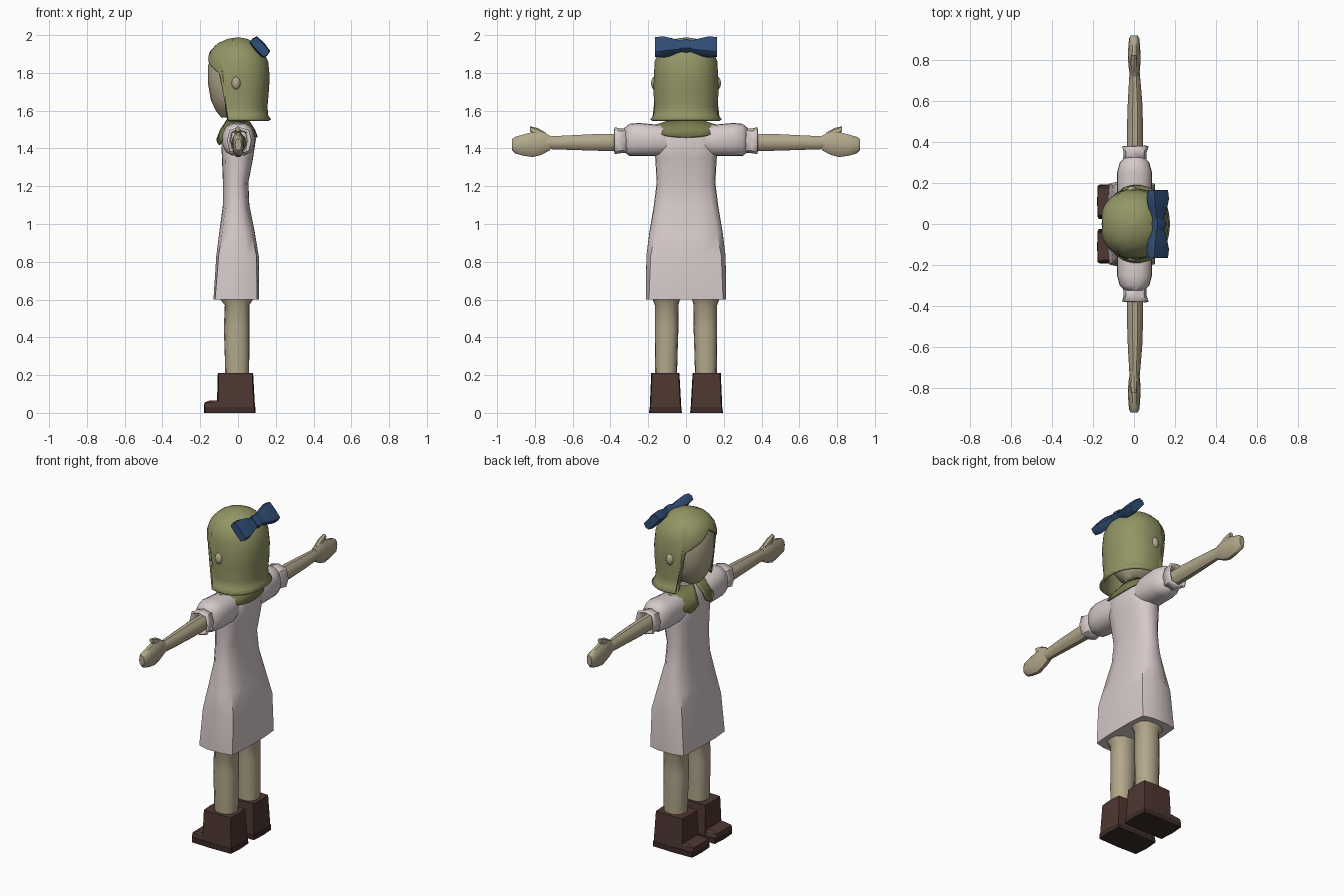
import bpy, bmesh
from math import sin, cos, pi, radians, degrees, copysign

if "Cube" in bpy.data.objects:
    bpy.data.objects.remove(bpy.data.objects["Cube"], do_unlink=True)


def material(name, r, g, b):
    m = bpy.data.materials.new(name)
    m.use_nodes = True
    m.diffuse_color = (r, g, b, 1)
    bsdf = m.node_tree.nodes["Principled BSDF"]
    bsdf.inputs["Base Color"].default_value = (r, g, b, 1)
    bsdf.inputs["Roughness"].default_value = 0.8
    return m


SKIN = material("skin", 0.45, 0.39, 0.26)
HAIR = material("olive hair", 0.29, 0.30, 0.13)
COLLAR = material("dark olive cloth", 0.20, 0.21, 0.08)
DRESS = material("pale pink cloth", 0.68, 0.59, 0.59)
BOW = material("navy ribbon", 0.03, 0.075, 0.18)
LEATHER = material("brown leather", 0.075, 0.038, 0.03)
SOLE = material("dark sole", 0.045, 0.024, 0.02)


def finish(name, bm, mat, mirror=False, angle=40, thick=0):
    """Turn a bmesh into a shaded object, optionally mirrored across y = 0."""
    bmesh.ops.recalc_face_normals(bm, faces=bm.faces)
    me = bpy.data.meshes.new(name)
    bm.to_mesh(me)
    bm.free()
    me.materials.append(mat)
    me.shade_smooth()
    me.set_sharp_from_angle(angle=radians(angle))
    ob = bpy.data.objects.new(name, me)
    bpy.context.scene.collection.objects.link(ob)
    if thick:
        mod = ob.modifiers.new("thickness", 'SOLIDIFY')
        mod.thickness = thick
    if mirror:
        mod = ob.modifiers.new("mirror", 'MIRROR')
        mod.use_axis = (False, True, False)
        mod.use_clip = False
    return ob


def oval(a0, a1, b0, b1, p, t):
    """Point on a superellipse filling the given box."""
    c, s = cos(t), sin(t)
    k = (abs(c) ** p + abs(s) ** p) ** (-1 / p)
    return (a0 + a1) / 2 + (a1 - a0) / 2 * c * k, (b0 + b1) / 2 + (b1 - b0) / 2 * s * k


def skin_grid(bm, rows, closed=True):
    for r0, r1 in zip(rows, rows[1:]):
        n = len(r0)
        for i in range(n if closed else n - 1):
            j = (i + 1) % n
            bm.faces.new((r0[i], r0[j], r1[j], r1[i]))


def loft(name, rings, mat, n=16, p=2, axis='Z', caps=True, **kw):
    """rings: (position along axis, a0, a1, b0, b1); a is x, b the remaining axis."""
    bm = bmesh.new()
    rows = []
    for k, (h, *box) in enumerate(rings):
        power = p[k] if isinstance(p, list) else p
        row = []
        for i in range(n):
            a, b = oval(*box, power, 2 * pi * i / n)
            row.append(bm.verts.new((a, b, h) if axis == 'Z' else (a, h, b)))
        rows.append(row)
    skin_grid(bm, rows)
    if caps:
        bm.faces.new(rows[0])
        bm.faces.new(rows[-1])
    return finish(name, bm, mat, **kw)


def centred(h, x0, x1, w):
    return (h, x0, x1, -w, w)


# Dress body: boxy hem, narrow waist, sloping shoulders
loft("dress", [centred(*r) for r in (
    (0.60, -0.13, 0.11, 0.212), (0.83, -0.115, 0.11, 0.21), (0.95, -0.10, 0.09, 0.195),
    (1.10, -0.08, 0.06, 0.17), (1.22, -0.08, 0.055, 0.155), (1.35, -0.085, 0.08, 0.163),
    (1.45, -0.09, 0.095, 0.165), (1.52, -0.07, 0.07, 0.11), (1.55, -0.045, 0.045, 0.06))],
    DRESS, p=[9, 6, 4, 3, 3, 3, 3, 2, 2], angle=50)

# Puffed sleeves and open cuffs
loft("sleeves", [(0.04, -0.07, 0.07, 1.38, 1.515), (0.14, -0.083, 0.088, 1.36, 1.525),
                 (0.25, -0.083, 0.088, 1.36, 1.535), (0.30, -0.07, 0.075, 1.36, 1.53),
                 (0.325, -0.045, 0.05, 1.38, 1.51)],
     DRESS, p=2.6, axis='Y', mirror=True, angle=50)
loft("cuffs", [(0.305, -0.055, 0.06, 1.375, 1.505), (0.345, -0.05, 0.06, 1.375, 1.505),
               (0.378, -0.058, 0.072, 1.37, 1.512)],
     DRESS, n=8, p=3, axis='Y', caps=False, mirror=True, angle=25, thick=0.012)

# Arms, hands and thumbs
loft("arms", [(0.28, -0.035, 0.045, 1.385, 1.48), (0.45, -0.035, 0.045, 1.385, 1.48),
              (0.60, -0.03, 0.04, 1.39, 1.472), (0.74, -0.022, 0.028, 1.395, 1.465)],
     SKIN, n=10, axis='Y', mirror=True)
loft("hands", [(0.72, -0.02, 0.026, 1.39, 1.468), (0.765, -0.026, 0.03, 1.365, 1.49),
               (0.81, -0.03, 0.032, 1.353, 1.488), (0.86, -0.028, 0.03, 1.36, 1.475),
               (0.905, -0.024, 0.026, 1.373, 1.462), (0.92, -0.015, 0.018, 1.39, 1.45)],
     SKIN, n=10, p=2.6, axis='Y', mirror=True)
loft("thumbs", [(0.74, -0.015, 0.017, 1.43, 1.482), (0.785, -0.02, 0.018, 1.45, 1.508),
                (0.825, -0.014, 0.012, 1.49, 1.517)],
     SKIN, n=8, axis='Y', mirror=True)

# Legs and boots
loft("legs", [(0.10, -0.065, 0.055, 0.05, 0.16), (0.30, -0.07, 0.06, 0.045, 0.165),
              (0.45, -0.075, 0.06, 0.04, 0.165), (0.57, -0.07, 0.06, 0.04, 0.165),
              (0.61, -0.10, 0.085, 0.03, 0.18)], SKIN, n=12, p=2.6, mirror=True)
loft("boot_shafts", [(0.03, -0.112, 0.09, 0.025, 0.192), (0.21, -0.107, 0.08, 0.035, 0.184)],
     LEATHER, n=8, p=12, mirror=True, angle=25)
loft("boot_toes", [(0.03, -0.18, -0.09, 0.03, 0.19), (0.055, -0.178, -0.09, 0.035, 0.187),
                   (0.066, -0.15, -0.09, 0.045, 0.178)],
     LEATHER, n=8, p=12, mirror=True, angle=25)
loft("boot_soles", [(0.0, -0.18, 0.093, 0.022, 0.195), (0.03, -0.18, 0.092, 0.024, 0.194)],
     SOLE, n=8, p=16, mirror=True, angle=25)

# Neck and head
loft("neck", [centred(1.50, -0.045, 0.045, 0.05), centred(1.64, -0.04, 0.05, 0.05)], SKIN, n=12)
loft("neckband", [centred(1.545, -0.055, 0.06, 0.07), centred(1.562, -0.05, 0.055, 0.065)],
     DRESS, n=12)
loft("head", [centred(*r) for r in (
    (1.565, -0.09, 0.05, 0.05), (1.60, -0.118, 0.09, 0.095), (1.66, -0.145, 0.12, 0.135),
    (1.74, -0.158, 0.135, 0.148), (1.84, -0.158, 0.135, 0.148), (1.91, -0.13, 0.11, 0.12),
    (1.95, -0.07, 0.06, 0.07))], SKIN, n=20)

# Ears
bm = bmesh.new()
bmesh.ops.create_icosphere(bm, subdivisions=2, radius=1)
for v in bm.verts:
    v.co = (v.co.x * 0.025 - 0.01, v.co.y * 0.023 + 0.163, v.co.z * 0.037 + 1.745)
finish("ears", bm, SKIN, mirror=True)

# Bobbed hair: (z, front x, back x, half width), each column stops at its own hem
PROFILE = ((1.555, -0.15, 0.175, 0.19), (1.575, -0.15, 0.16, 0.172), (1.62, -0.15, 0.156, 0.166),
           (1.70, -0.158, 0.163, 0.173), (1.78, -0.163, 0.168, 0.170), (1.86, -0.165, 0.160, 0.166),
           (1.915, -0.148, 0.135, 0.145), (1.955, -0.11, 0.095, 0.105),
           (1.98, -0.055, 0.05, 0.055), (1.987, -0.01, 0.01, 0.01))


def hair_size(z):
    for lo, hi in zip(PROFILE, PROFILE[1:]):
        if z <= hi[0]:
            f = (z - lo[0]) / (hi[0] - lo[0])
            return [a + (b - a) * f for a, b in zip(lo[1:], hi[1:])]
    return PROFILE[-1][1:]


def hair_hem(t):
    front = abs(degrees(t) - 180)
    return 1.90 - 0.115 * front / 60 if front < 61 else 1.555


bm = bmesh.new()
rows = []
COLS = 48
for level in reversed(PROFILE):
    row = []
    for i in range(COLS):
        t = 2 * pi * i / COLS
        hem, top = hair_hem(t), PROFILE[-1][0]
        f = (level[0] - PROFILE[0][0]) / (top - PROFILE[0][0])
        z = hem + (top - hem) * f
        x0, x1, w = hair_size(z)
        x, y = oval(x0, x1, -w, w, 2.2, t)
        row.append(bm.verts.new((x, y, z)))
    rows.append(row)
skin_grid(bm, rows)
bm.faces.new(rows[0])
finish("hair", bm, HAIR, angle=50, thick=0.014)

# Wide collar: round at the back, two points at the front with a gap between
bm = bmesh.new()
inner, middle, outer = [], [], []
for i in range(33):
    t = -pi + radians(12) + (2 * pi - radians(24)) * i / 32
    side = abs(degrees(t))
    if side < 90:
        z = 1.46 + 0.07 * (side / 90) ** 2
    else:
        z = 1.53 - 0.115 * max(0, 1 - abs(side - 150) / 60)
    ax, ay = oval(-0.06, 0.055, -0.07, 0.07, 2, t)
    ox, oy = oval(-0.115, 0.105, -0.18, 0.18, 2.6, t)
    inner.append(bm.verts.new((ax, ay, 1.555)))
    middle.append(bm.verts.new((ax * 0.3 + ox * 0.7, ay * 0.3 + oy * 0.7, 1.50 + 0.5 * (z - 1.46))))
    outer.append(bm.verts.new((ox, oy, z)))
skin_grid(bm, [inner, middle, outer], closed=False)
finish("collar", bm, COLLAR, angle=45, thick=0.01)

# Hair bow, tilted onto the back of the crown
HALF = ((0.03, 0.02, 0.034), (0.075, 0.027, 0.048), (0.125, 0.031, 0.06), (0.165, 0.024, 0.058))
loops = [(s * y, -d, d, -h, h) for s, part in ((-1, HALF[::-1]), (1, HALF)) for y, d, h in part]
knot = [(y, -d, d, -d * 1.2, d * 1.2) for y, d in ((-0.028, 0.025), (0, 0.032), (0.028, 0.025))]
for name, rings in (("bow_loops", loops), ("bow_knot", knot)):
    ob = loft(name, rings, BOW, n=8, p=5, axis='Y', angle=35)
    ob.rotation_euler.y = radians(-42)
    ob.location = (0.116, 0, 1.937)
